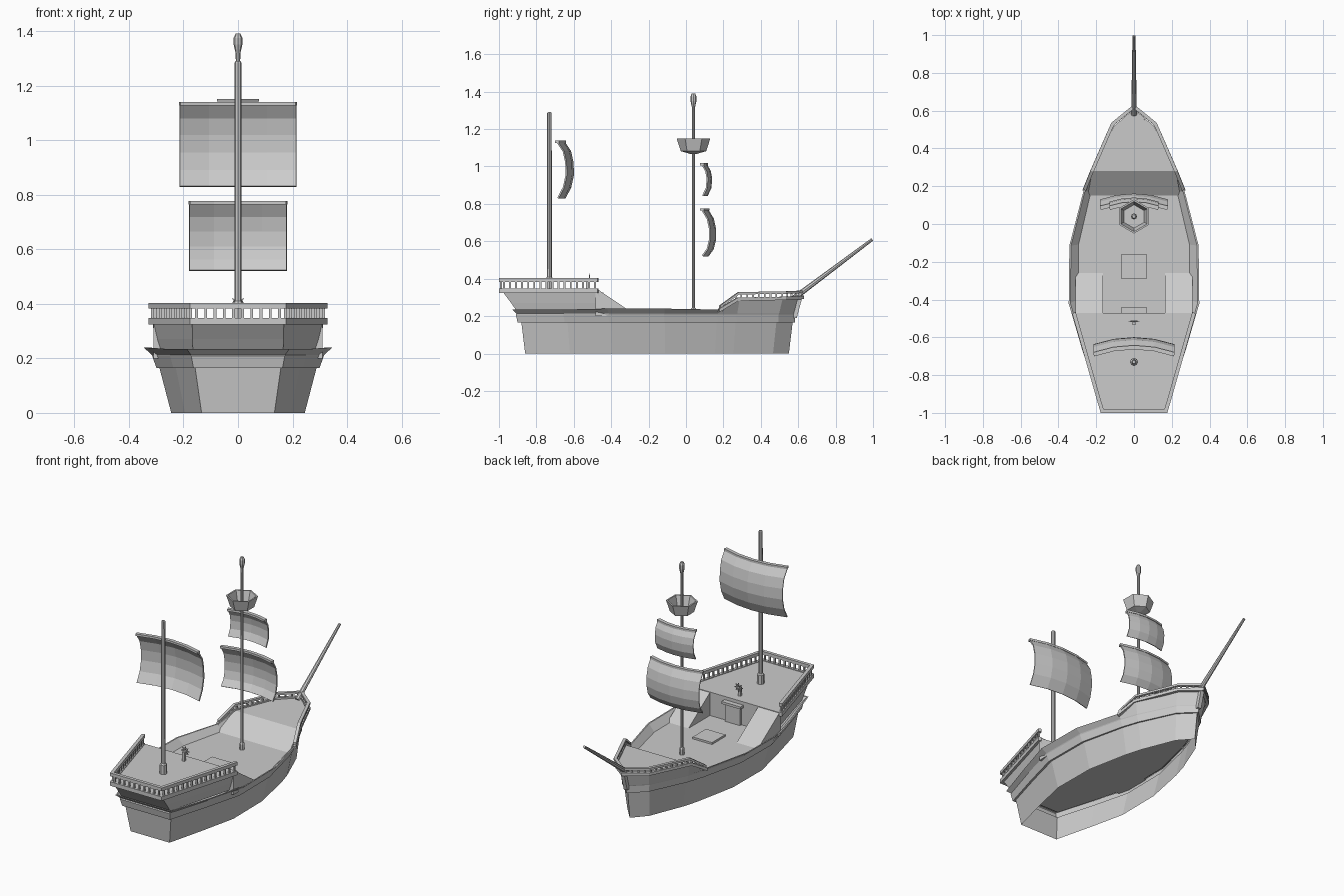
import bpy, bmesh, math
from mathutils import Vector

if "Cube" in bpy.data.objects:
    bpy.data.objects.remove(bpy.data.objects["Cube"])


def make(name, verts, faces):
    me = bpy.data.meshes.new(name)
    me.from_pydata([tuple(v) for v in verts], [], faces)
    bm = bmesh.new()
    bm.from_mesh(me)
    bmesh.ops.recalc_face_normals(bm, faces=bm.faces)
    bm.to_mesh(me)
    bm.free()
    ob = bpy.data.objects.new(name, me)
    bpy.context.collection.objects.link(ob)
    return ob


def loft(name, rings, closed=True, caps=(False, False)):
    n = len(rings[0])
    faces = []
    for r in range(len(rings) - 1):
        for i in range(n if closed else n - 1):
            j = (i + 1) % n
            faces.append((r*n + i, r*n + j, (r+1)*n + j, (r+1)*n + i))
    if caps[0]:
        faces.append(tuple(range(n)))
    if caps[1]:
        faces.append(tuple(range((len(rings)-1)*n, len(rings)*n)))
    return make(name, [p for r in rings for p in r], faces)


def mirrored(half):
    """Right side points, bow end last, plus their mirror images."""
    return half + [(-x, y, z) for x, y, z in reversed(half) if x > 1e-6]


def lathe(name, prof, x, y, sides=8, phase=0.0):
    rings = [[(x + r*math.cos(phase + 2*math.pi*i/sides), y + r*math.sin(phase + 2*math.pi*i/sides), z)
              for i in range(sides)] for r, z in prof]
    return loft(name, rings, True, (True, True))


def strip(name, path, w, h):
    """Box-section moulding swept along a path with mitred corners."""
    pts = [Vector(p) for p in path]
    rings = []
    for i, p in enumerate(pts):
        a = (p - pts[i-1]) if i else (pts[1] - p)
        b = (pts[i+1] - p) if i < len(pts) - 1 else a
        na = Vector((a.y, -a.x, 0)).normalized()
        nb = Vector((b.y, -b.x, 0)).normalized()
        m = (na + nb).normalized()
        m *= w/2 / max(m.dot(na), 0.4)
        u = Vector((0, 0, h/2))
        rings.append([p+m+u, p-m+u, p-m-u, p+m-u])
    return loft(name, rings, True, (True, True))


def box(name, x0, x1, y0, y1, z0, z1):
    return loft(name, [[(x0, y0, z), (x1, y0, z), (x1, y1, z), (x0, y1, z)] for z in (z0, z1)], True, (True, True))


def balusters(name, path, zdrop, gap, r):
    verts, faces = [], []
    for a, b in zip(path, path[1:]):
        a, b = Vector(a), Vector(b)
        n = max(1, round((b - a).length / gap))
        for k in range(n):
            p = a.lerp(b, (k + 0.5) / n)
            s = len(verts)
            for z in (p.z - zdrop, p.z):
                verts += [(p.x-r, p.y-r, z), (p.x+r, p.y-r, z), (p.x+r, p.y+r, z), (p.x-r, p.y+r, z)]
            faces += [(s+i, s+(i+1) % 4, s+4+(i+1) % 4, s+4+i) for i in range(4)]
    return make(name, verts, faces)


# hull: half plan stations lofted through levels, open underneath
plan = [(0, .157), (.17, .228), (.33, .288), (.53, .285), (.72, .222), (.79, .188), (.94, .088), (1, 0)]
rim = [.235, .235, .24, .24, .235, .29, .295, .30]


def level(z, s, y0, y1):
    return mirrored([(x*s, y0 + t*(y1 - y0), z if z is not None else rim[i]) for i, (t, x) in enumerate(plan)])


belt_low = (.165, 1.04, -.90, .583)
deck_ring = level(.20, 1.03, -.88, .575)
loft("hull", [level(0, .85, -.86, .55), level(.165, 1.0, -.88, .57), level(*belt_low),
              level(.208, 1.09, -.91, .585), level(.213, 1.10, -.905, .587),
              level(None, 1.20, -.93, .61), level(None, 1.17, -.92, .60), deck_ring])
make("main_deck", deck_ring, [tuple(range(len(deck_ring)))])

# aft cabin with raised deck
low = [(.30, -.41, .22), (.165, -.90, .22), (-.165, -.90, .22), (-.30, -.41, .22)]
mid = [(.308, -.44, .27), (.167, -.935, .27), (-.167, -.935, .27), (-.308, -.44, .27)]
top = [(.312, -.475, .33), (.168, -.98, .33), (-.168, -.98, .33), (-.312, -.475, .33)]
loft("aft_cabin_sides", [low, mid, top], closed=False)
make("aft_deck", [(x, y, .345) for x, y, z in top], [(0, 1, 2, 3)])
box("aft_cabin_front", -.31, .31, -.485, -.47, .20, .345)
aft = [(.318, -.47, .336), (.169, -.99, .336), (-.169, -.99, .336), (-.318, -.47, .336)]
strip("aft_lower_moulding", aft, .02, .025)
aft_rail = [(x, y, .393) for x, y, z in aft]
strip("aft_rail", aft_rail, .02, .02)
balusters("aft_balusters", aft_rail, .05, .033, .005)

# side ramps up to the aft deck, door and flank rails between them
for s in (-1, 1):
    xs = [s*.165, s*.31]
    loft("aft_ramp", [[(x, -.26, .20), (x, -.475, .345), (x, -.475, .20)] for x in xs], True, (True, True))
box("aft_door", -.05, .05, -.47, -.455, .20, .31)
box("aft_door_lintel", -.065, .065, -.47, -.44, .31, .325)

# forecastle: sloping face, deck, mouldings and rail
make("fore_slope", [(-.245, .15, .20), (.245, .15, .20), (.222, .28, .29), (-.222, .28, .29)], [(0, 1, 2, 3)])
fore = mirrored([(.222, .28, .29), (.105, .52, .295), (0, .605, .30)])
make("fore_deck", fore, [tuple(range(len(fore)))])
strip("fore_lower_moulding", mirrored([(.265, .175, .23), (.225, .275, .29), (.113, .53, .295), (0, .62, .30)]), .018, .018)
fore_rail = mirrored([(.262, .18, .25), (.222, .28, .322), (.113, .53, .326), (0, .622, .33)])
strip("fore_rail", fore_rail, .018, .013)
balusters("fore_balusters", fore_rail, .032, .033, .0045)
loft("prow_knee", [[(s*.012, .575, .19), (s*.012, .592, .19), (s*.012, .622, .30), (s*.012, .58, .30)]
                   for s in (-1, 1)], True, (True, True))

# deck hatch
box("hatch", -.066, .066, -.29, -.16, .20, .212)

# masts, lookout basket and bowsprit
lathe("aft_mast", [(.021, .345), (.021, .40), (.013, .41), (.012, 1.285), (.009, 1.29)], 0, -.73)
lathe("fore_mast", [(.015, .20), (.015, .235), (.009, .245), (.008, 1.08), (.008, 1.29), (.009, 1.32),
                    (.016, 1.35), (.016, 1.375), (.009, 1.39)], 0, .04)
lathe("lookout_basket", [(.02, 1.068), (.068, 1.082), (.09, 1.15), (.08, 1.15), (.062, 1.092)],
      0, .04, 6, math.pi/2)
sprit = lathe("bowsprit", [(.015, 0), (.008, .52)], 0, 0)
a, b = Vector((0, .58, .298)), Vector((0, .996, .61))
sprit.rotation_euler = (b - a).to_track_quat('Z', 'Y').to_euler()
sprit.location = a


# sails: bowed grids with a yard along the head
def sail(name, hw, prof, bulge, cols=4):
    xs = [hw*(2*i/cols - 1) for i in range(cols + 1)]

    def row(y, z):
        return [(x, y + bulge*(1 - (x/hw)**2), z) for x in xs]
    ob = loft(name, [row(y, z) for y, z in prof], closed=False)
    m = ob.modifiers.new("thickness", 'SOLIDIFY')
    m.thickness, m.offset = .008, 0
    strip(name + "_yard", row(*prof[0]), .022, .013)


sail("aft_sail", .214, [(-.69, 1.133), (-.655, 1.08), (-.642, 1.02), (-.64, .955), (-.654, .89), (-.685, .83)], .037)
sail("fore_lower_sail", .178, [(.085, .77), (.115, .72), (.127, .665), (.127, .61), (.115, .56), (.088, .522)], .03)
sail("fore_upper_sail", .13, [(.085, 1.013), (.107, .975), (.114, .935), (.11, .885), (.09, .843)], .022)

# steering wheel on its post
box("wheel_post", -.008, .008, -.535, -.52, .345, .40)
bpy.ops.mesh.primitive_torus_add(major_radius=.019, minor_radius=.003, major_segments=8, minor_segments=4,
                                 location=(0, -.515, .40), rotation=(math.pi/2, 0, 0))
bpy.context.object.name = "wheel_rim"
for k in range(4):
    bpy.ops.mesh.primitive_cube_add(size=1, location=(0, -.515, .40), rotation=(0, k*math.pi/4, 0))
    sp = bpy.context.object
    sp.name, sp.scale = "wheel_spoke", (.056, .004, .004)
